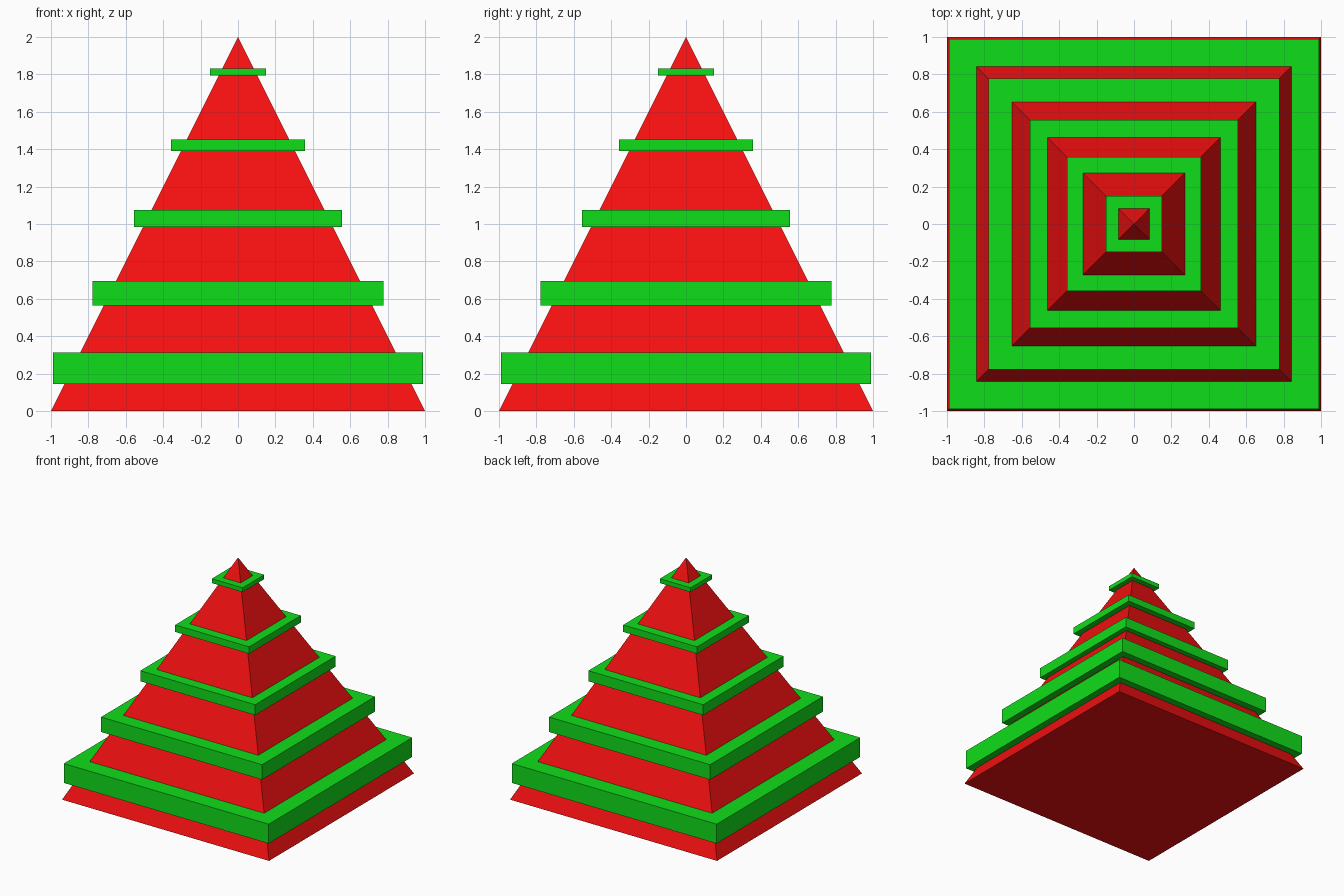
import bpy
import math

if "Cube" in bpy.data.objects:
    bpy.data.objects.remove(bpy.data.objects["Cube"])


def material(name, rgb):
    m = bpy.data.materials.new(name)
    m.diffuse_color = (*rgb, 1.0)
    m.use_nodes = True
    m.node_tree.nodes["Principled BSDF"].inputs["Base Color"].default_value = m.diffuse_color
    return m


red = material("red", (0.9, 0.005, 0.005))
green = material("green", (0.005, 0.73, 0.01))

# Red square pyramid, base 2 x 2, height 2
bpy.ops.mesh.primitive_cone_add(vertices=4, radius1=math.sqrt(2), radius2=0, depth=2,
                                location=(0, 0, 1), rotation=(0, 0, math.pi / 4))
pyramid = bpy.context.object
pyramid.name = "pyramid"
bpy.ops.object.transform_apply(location=True, rotation=True, scale=True)
pyramid.data.materials.append(red)

# Green square slabs: half width, bottom z, top z
slabs = [
    (0.99, 0.145, 0.314),
    (0.778, 0.565, 0.696),
    (0.555, 0.983, 1.075),
    (0.357, 1.391, 1.452),
    (0.149, 1.794, 1.832),
]
for i, (half, z0, z1) in enumerate(slabs, 1):
    bpy.ops.mesh.primitive_cube_add(size=1, location=(0, 0, (z0 + z1) / 2))
    slab = bpy.context.object
    slab.name = f"band_{i}"
    slab.scale = (2 * half, 2 * half, z1 - z0)
    bpy.ops.object.transform_apply(location=False, rotation=False, scale=True)
    slab.data.materials.append(green)
